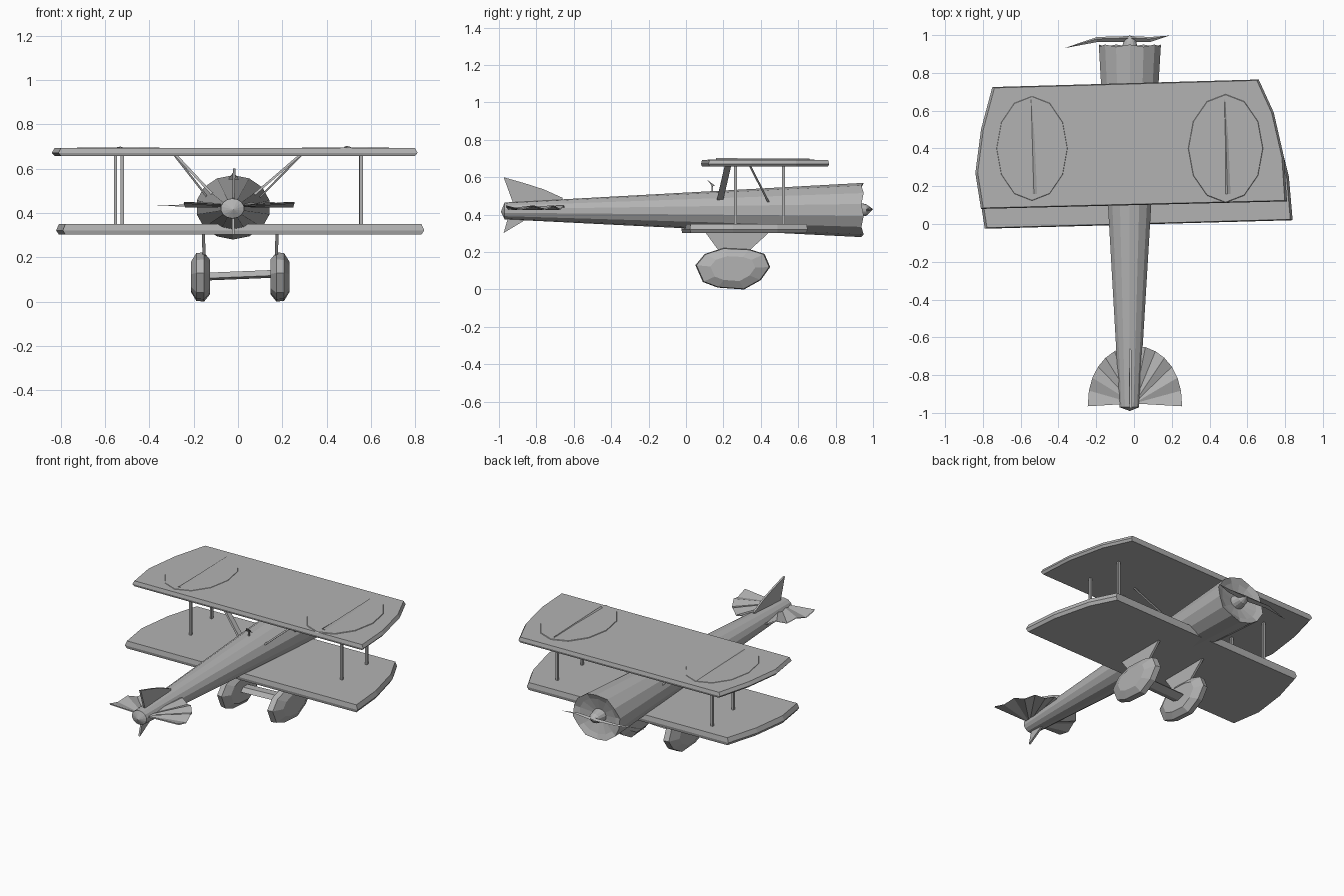
import bpy, bmesh, math
from mathutils import Vector

default = bpy.data.objects.get("Cube")
if default:
    bpy.data.objects.remove(default, do_unlink=True)

grey = bpy.data.materials.new("plain grey")
grey.use_nodes = True
grey.diffuse_color = (0.45, 0.45, 0.45, 1)
grey.node_tree.nodes["Principled BSDF"].inputs["Base Color"].default_value = (0.45, 0.45, 0.45, 1)


def finish(name, bm):
    bmesh.ops.recalc_face_normals(bm, faces=bm.faces)
    mesh = bpy.data.meshes.new(name)
    bm.to_mesh(mesh)
    bm.free()
    mesh.materials.append(grey)
    ob = bpy.data.objects.new(name, mesh)
    bpy.context.collection.objects.link(ob)
    return ob


def loft(name, rings, cap=True):
    """Skin a list of point rings; a ring of one point closes to a tip."""
    bm = bmesh.new()
    loops = [[bm.verts.new(p) for p in ring] for ring in rings]
    n = max(len(r) for r in rings)
    for a, b in zip(loops, loops[1:]):
        for i in range(n):
            j = (i + 1) % n
            if len(b) == 1:
                bm.faces.new((a[i], a[j], b[0]))
            elif len(a) == 1:
                bm.faces.new((a[0], b[j], b[i]))
            else:
                bm.faces.new((a[i], a[j], b[j], b[i]))
    for ring in (loops[0], loops[-1]):
        if cap and len(ring) > 2:
            bm.faces.new(ring)
    return finish(name, bm)


def strut(name, a, b, wide, deep):
    def ring(p):
        return [(p[0] + sx * wide / 2, p[1] + sy * deep / 2, p[2])
                for sx, sy in ((-1, -1), (1, -1), (1, 1), (-1, 1))]
    return loft(name, [ring(a), ring(b)])


# Fuselage: straight taper from tail to an open, slightly ragged cowling
SIDES = 14
CX, CZ = -0.022, 0.425


def ring(y, rx, rz, cx=CX, cz=CZ, rag=0.0):
    return [(cx + rx * math.cos(t), y - rag * (i % 2), cz + rz * math.sin(t))
            for i in range(SIDES) for t in [math.tau * i / SIDES + math.pi / 2]]


loft("fuselage", [
    [(CX, -0.99, 0.415)],
    ring(-0.97, 0.053, 0.045, -0.025, 0.42),
    ring(0.95, 0.168, 0.145, rag=0.012),
    ring(0.93, 0.13, 0.112),
    [(CX, 0.90, CZ)]])
loft("spinner", [ring(0.90, 0.05, 0.045), ring(0.965, 0.035, 0.03), [(CX, 1.0, CZ + 0.005)]])

# Propeller: two thin, slightly swept blades
for side, tip in (("left", 0.19), ("right", -0.37)):
    mid = CX + (tip - CX) * 0.5
    loft("propeller_" + side, [
        [(CX, 0.965, 0.417), (CX, 0.995, 0.425), (CX, 0.985, 0.44)],
        [(mid, 0.963, 0.428), (mid, 0.99, 0.432), (mid, 0.98, 0.44)],
        [(tip, 0.975 + 0.12 * tip, 0.432)]])


# Wings: flat slabs with raked tips whose lower edge is chamfered
def wing(name, outline, bottom, top, chamfer):
    c = Vector((0, sum(p[1] for p in outline) / len(outline)))
    inner = [(c[0] + (x - c[0]) * chamfer, c[1] + (y - c[1]) * 0.985) for x, y in outline]
    mid = bottom + (top - bottom) * 0.4
    loft(name, [[(x, y, bottom) for x, y in inner],
                [(x, y, mid) for x, y in outline],
                [(x, y, top) for x, y in inner]])


wing("upper_wing",
     [(-0.81, 0.08), (0.81, 0.12), (0.795, 0.35), (0.74, 0.59),
      (0.66, 0.765), (-0.75, 0.725), (-0.81, 0.5), (-0.84, 0.27)],
     0.657, 0.692, 0.985)
wing("lower_wing",
     [(-0.79, -0.025), (0.84, 0.02), (0.82, 0.25), (0.76, 0.49),
      (0.68, 0.65), (-0.73, 0.61), (-0.79, 0.4), (-0.82, 0.17)],
     0.302, 0.35, 0.985)

# Shallow raised discs with a central ridge on the upper wing
for side, x, rx, ry, h in (("left", 0.485, 0.2, 0.29, 0.007), ("right", -0.54, 0.19, 0.28, 0.004)):
    disc = [[(x + s * rx * math.cos(t), 0.4 + s * ry * math.sin(t), z)
             for t in [math.tau * i / 12 for i in range(12)]]
            for s, z in ((1, 0.689), (0.98, 0.692 + h * 0.5))]
    loft("wing_disc_" + side, disc)
    loft("wing_disc_ridge_" + side, [
        [(x - 0.01, 0.16, 0.69), (x + 0.04, 0.16, 0.69), (x + 0.01, 0.16, 0.695 + h)],
        [(x - 0.01, 0.66, 0.69), (x, 0.66, 0.69), (x - 0.005, 0.66, 0.693 + h)]])

# Struts between the wings and from fuselage to upper wing
for name, x, y in (("left_rear", 0.556, 0.265), ("left_front", 0.553, 0.52),
                   ("right_rear", -0.522, 0.265), ("right_front", -0.553, 0.52)):
    strut("wing_strut_" + name, (x, y, 0.34), (x, y, 0.67), 0.014, 0.016)
for side, s in (("left", 1), ("right", -1)):
    strut("cabane_rear_" + side, (CX + s * 0.08, 0.18, 0.47), (s * 0.285, 0.225, 0.665), 0.016, 0.035)
    strut("cabane_front_" + side, (CX + s * 0.1, 0.45, 0.45), (s * 0.29, 0.34, 0.665), 0.012, 0.012)

# Small pointed sight behind the upper wing
loft("sight", [[(-0.045, 0.14, 0.55), (0.005, 0.14, 0.55), (-0.02, 0.115, 0.585)],
               [(-0.02, 0.155, 0.555)]])
strut("sight_post", (-0.02, 0.14, 0.5), (-0.02, 0.14, 0.56), 0.008, 0.008)


# Tailplane: a pleated fan around the tail
def fan(name, centre, rim, thick):
    bm = bmesh.new()
    for dz in (-thick / 2, thick / 2):
        hub = bm.verts.new((centre[0], centre[1], centre[2] + dz))
        pts = [bm.verts.new((p[0], p[1], p[2] + dz)) for p in rim]
        for a, b in zip(pts, pts[1:]):
            bm.faces.new((hub, a, b))
    finish(name, bm)


rim = []
for i in range(15):
    t = math.pi * i / 14
    rim.append((0.005 + 0.25 * math.cos(t), -0.965 + 0.32 * math.sin(t) ** 0.9,
                0.437 + 0.01 * (-1) ** i))
fan("tailplane", (0.0, -0.95, 0.43), rim, 0.006)


# Fins: thin upright plates
def plate(name, x_low, x_high, outline, thick):
    zs = [p[1] for p in outline]
    lo, span = min(zs), max(zs) - min(zs)
    lean = [x_low + (x_high - x_low) * (z - lo) / span for z in zs]
    loft(name, [[(x + s * thick / 2, *p) for x, p in zip(lean, outline)] for s in (-1, 1)])


plate("upper_fin", CX, CX + 0.005,
      [(-0.92, 0.45), (-0.975, 0.6), (-0.86, 0.567), (-0.76, 0.535), (-0.66, 0.49), (-0.66, 0.45)], 0.012)
plate("lower_fin", CX, CX, [(-0.95, 0.39), (-0.975, 0.302), (-0.87, 0.365), (-0.85, 0.39)], 0.012)

# Undercarriage: faceted spats on tapered legs, joined by an axle
SPAT = [(0.05, 0.13), (0.09, 0.04), (0.17, 0.01), (0.31, 0.0), (0.40, 0.05),
        (0.45, 0.12), (0.42, 0.19), (0.34, 0.215), (0.2, 0.222), (0.1, 0.19)]
for side, x, s in (("left", 0.188, 1), ("right", -0.168, -1)):
    loft("spat_" + side, [
        [(x + s * dx, 0.25 + (y - 0.25) * k, 0.112 + (z - 0.112) * k) for y, z in SPAT]
        for dx, k in ((-0.042, 0.7), (-0.015, 1.0), (0.02, 0.97), (0.045, 0.6))])
    plate("leg_" + side, x - s * 0.015, x - s * 0.012,
          [(0.18, 0.2), (0.33, 0.2), (0.45, 0.31), (0.1, 0.31)], 0.014)
axle = [(0.21, 0.11), (0.25, 0.1), (0.3, 0.115), (0.28, 0.135), (0.23, 0.135)]
loft("axle", [[(x, y, z + dz) for y, z in axle] for x, dz in ((-0.15, -0.005), (0.17, 0.008))])
